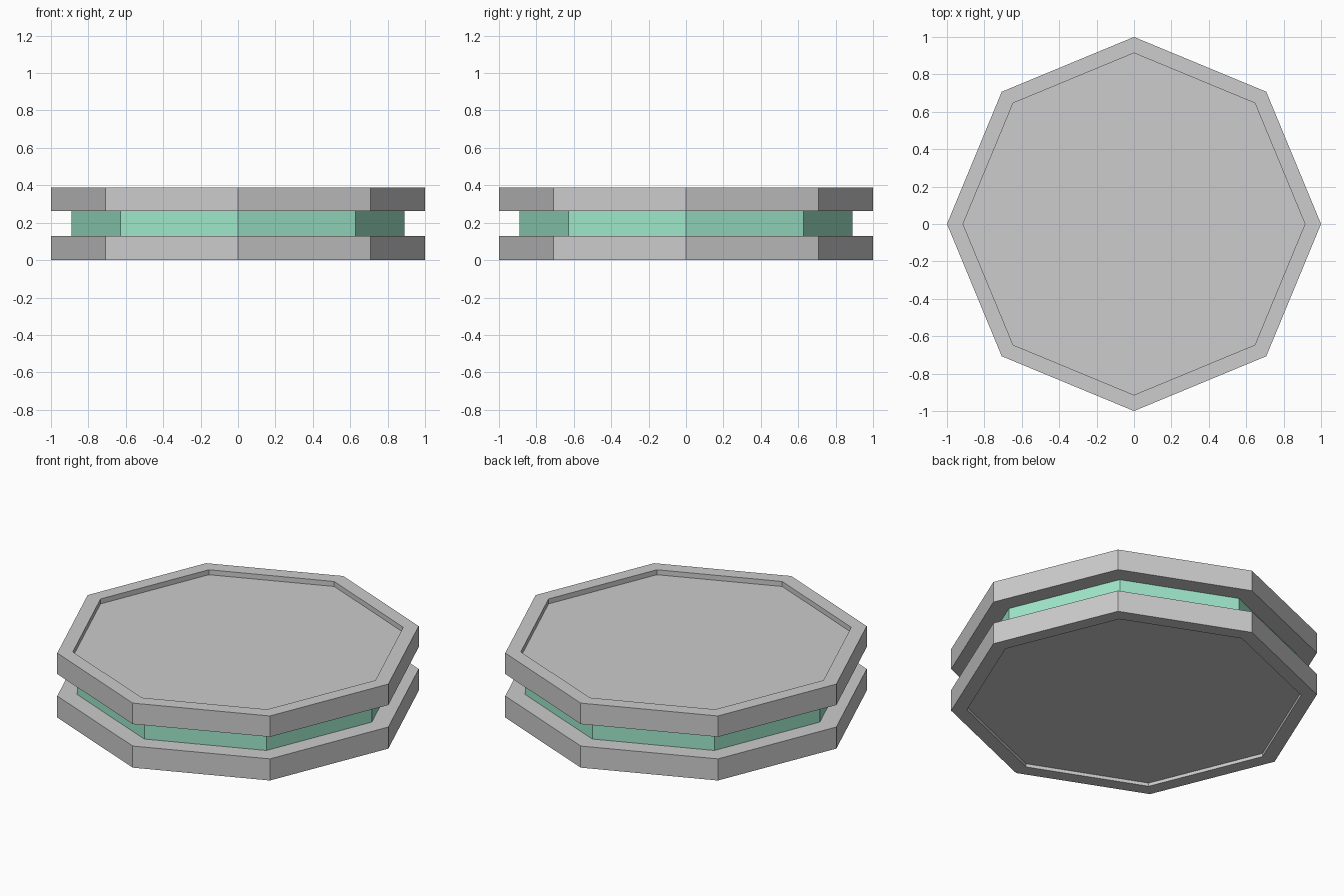
import bpy
import bmesh
from math import cos, sin, tau

SIDES = 8
RIM, RECESS, CORE = 1.0, 0.914, 0.89

cube = bpy.data.objects.get("Cube")
if cube:
    bpy.data.objects.remove(cube, do_unlink=True)


def make_material(name, color):
    mat = bpy.data.materials.new(name)
    mat.use_nodes = True
    mat.diffuse_color = color
    mat.node_tree.nodes["Principled BSDF"].inputs["Base Color"].default_value = color
    return mat


def turned_part(name, profile, mat):
    """Sweep a (radius, height) profile around z and cap both ends."""
    bm = bmesh.new()
    rings = []
    for r, z in profile:
        rings.append([bm.verts.new((r * cos(tau * i / SIDES), r * sin(tau * i / SIDES), z))
                      for i in range(SIDES)])
    for low, high in zip(rings, rings[1:]):
        for i in range(SIDES):
            j = (i + 1) % SIDES
            bm.faces.new((low[i], low[j], high[j], high[i]))
    bm.faces.new(list(reversed(rings[0])))
    bm.faces.new(rings[-1])
    bmesh.ops.recalc_face_normals(bm, faces=bm.faces)
    mesh = bpy.data.meshes.new(name)
    bm.to_mesh(mesh)
    bm.free()
    mesh.materials.append(mat)
    obj = bpy.data.objects.new(name, mesh)
    bpy.context.collection.objects.link(obj)
    return obj


grey = make_material("light grey", (0.604, 0.604, 0.604, 1))
green = make_material("mint green", (0.347, 0.807, 0.604, 1))

# Lower plate, recessed underneath
turned_part("lower_plate", [(RECESS, 0.02), (RECESS, 0), (RIM, 0), (RIM, 0.13)], grey)

# Narrower coloured core between the plates
turned_part("core", [(CORE, 0.13), (CORE, 0.262)], green)

# Upper plate, recessed on top
turned_part("upper_plate", [(RIM, 0.262), (RIM, 0.388), (RECESS, 0.388), (RECESS, 0.358)], grey)
